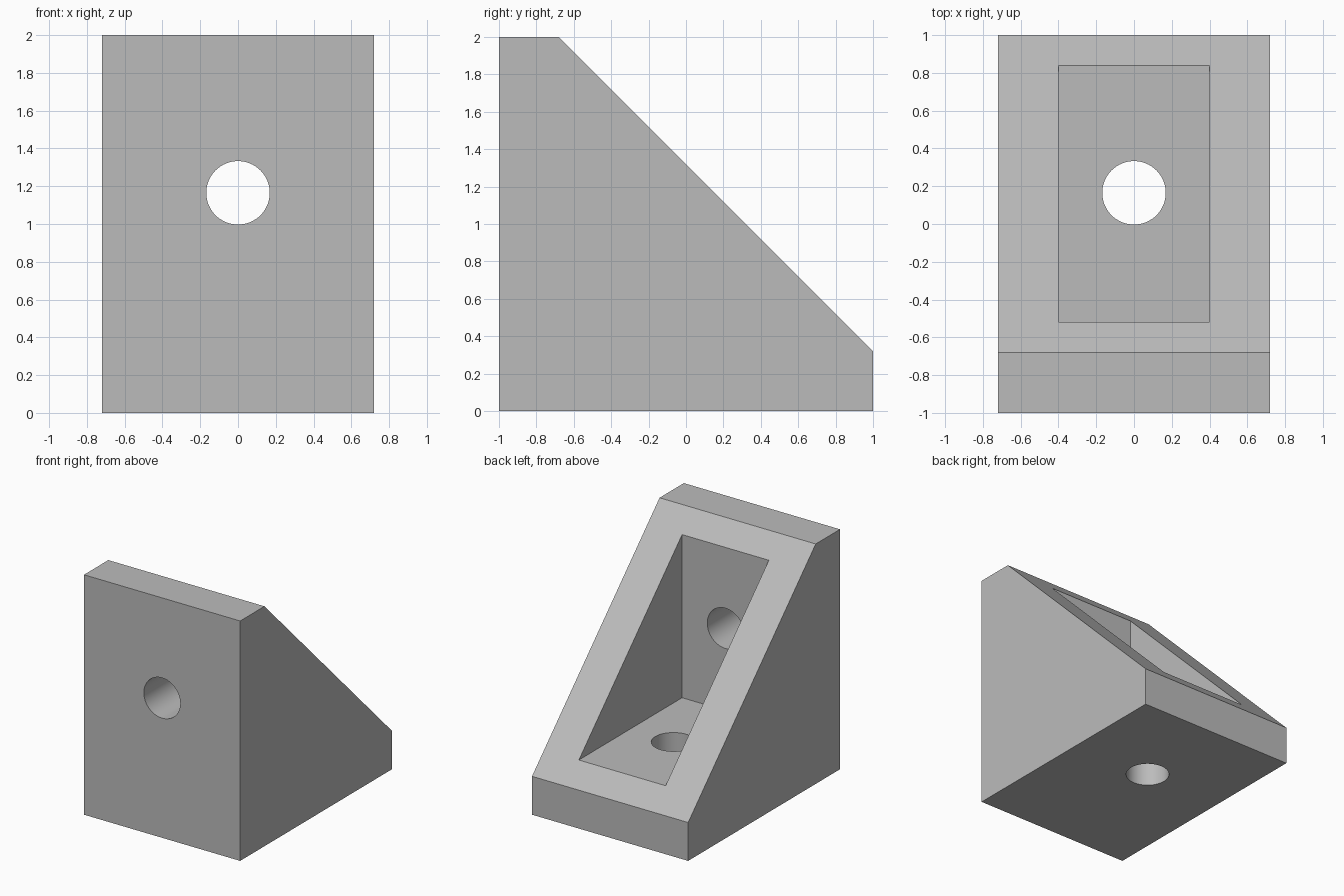
import bpy
import bmesh
from math import pi, radians

if "Cube" in bpy.data.objects:
    bpy.data.objects.remove(bpy.data.objects["Cube"], do_unlink=True)

HALF_WIDTH = 0.72
WALL = 0.48          # thickness of the front wall and the floor
HOLE_CENTRE = 1.165  # distance of each hole from the outer corner
HOLE_RADIUS = 0.168

grey = bpy.data.materials.new("plain grey")
grey.use_nodes = True
colour = (0.5, 0.5, 0.5, 1)
grey.diffuse_color = colour
grey.node_tree.nodes["Principled BSDF"].inputs["Base Color"].default_value = colour


def prism(name, profile, half_width):
    """Extrude a (y, z) profile along x."""
    bm = bmesh.new()
    face = bm.faces.new([bm.verts.new((-half_width, y, z)) for y, z in profile])
    side = bmesh.ops.extrude_face_region(bm, geom=[face])["geom"]
    moved = [v for v in side if isinstance(v, bmesh.types.BMVert)]
    bmesh.ops.translate(bm, verts=moved, vec=(2 * half_width, 0, 0))
    bmesh.ops.recalc_face_normals(bm, faces=bm.faces)
    mesh = bpy.data.meshes.new(name)
    bm.to_mesh(mesh)
    bm.free()
    mesh.materials.append(grey)
    obj = bpy.data.objects.new(name, mesh)
    bpy.context.collection.objects.link(obj)
    return obj


def drill(name, location, rotation):
    bpy.ops.mesh.primitive_cylinder_add(vertices=64, radius=HOLE_RADIUS, depth=1,
                                        location=location, rotation=rotation)
    obj = bpy.context.object
    obj.name = name
    obj.data.materials.append(grey)
    return obj


# Wedge body with a sloping back
bracket = prism("corner_bracket",
                [(-1, 0), (1, 0), (1, 0.32), (-0.68, 2), (-1, 2)], HALF_WIDTH)

# Pocket open to the slope, and one hole through each wall
inner = WALL - 1
cutters = [
    prism("pocket_cutter", [(inner, WALL), (2, WALL), (2, 3), (inner, 3)], 0.4),
    drill("wall_hole_cutter", (0, -1, HOLE_CENTRE), (pi / 2, 0, 0)),
    drill("floor_hole_cutter", (0, HOLE_CENTRE - 1, 0), (0, 0, 0)),
]

bpy.ops.object.select_all(action='DESELECT')
bracket.select_set(True)
bpy.context.view_layer.objects.active = bracket
for cutter in cutters:
    cutter.hide_render = True
    cut = bracket.modifiers.new(cutter.name, 'BOOLEAN')
    cut.operation = 'DIFFERENCE'
    cut.solver = 'EXACT'
    cut.object = cutter
    bpy.ops.object.modifier_apply(modifier=cut.name)
    bpy.data.objects.remove(cutter, do_unlink=True)

# Smooth hole walls, crisp edges everywhere else
bpy.ops.object.shade_smooth_by_angle(angle=radians(30))
